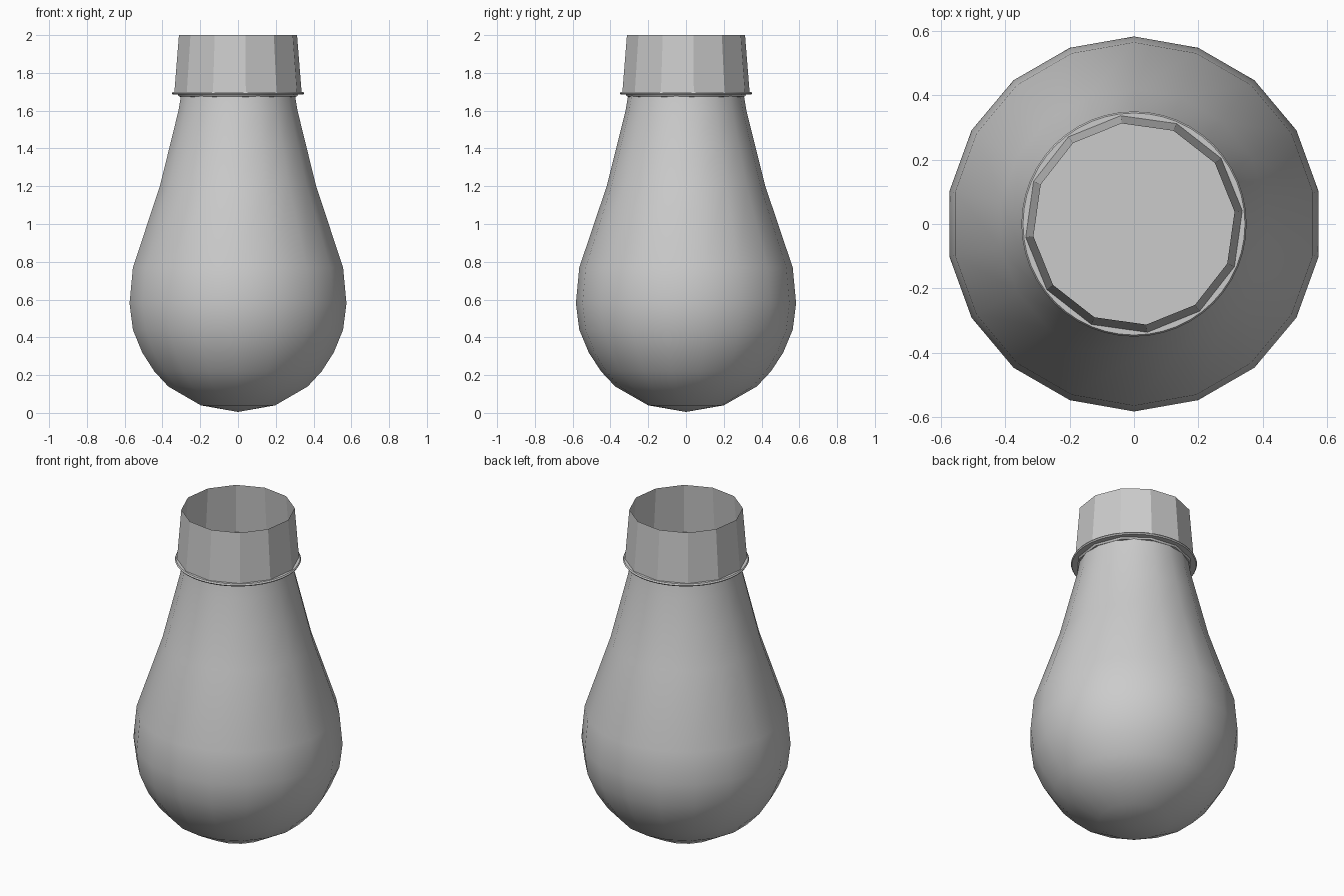
import bpy, bmesh, math

cube = bpy.data.objects.get("Cube")
if cube:
    bpy.data.objects.remove(cube, do_unlink=True)

grey = bpy.data.materials.new("light_grey")
grey.use_nodes = True
colour = (0.6, 0.6, 0.6, 1)
grey.diffuse_color = colour
grey.node_tree.nodes["Principled BSDF"].inputs["Base Color"].default_value = colour


def lathe(name, profile, sides, turn=0.0, sharp=40, twist=0.0):
    """Revolve (radius, height) points about z; radius 0 makes a pole."""
    bm = bmesh.new()
    rings = []
    for k, (r, z) in enumerate(profile):
        if r == 0:
            rings.append([bm.verts.new((0, 0, z))] * sides)
            continue
        start = turn + twist * k
        angles = [start + math.tau * i / sides for i in range(sides)]
        rings.append([bm.verts.new((r * math.cos(a), r * math.sin(a), z)) for a in angles])
    for low, high in zip(rings, rings[1:]):
        for i in range(sides):
            j = (i + 1) % sides
            corners = dict.fromkeys((low[i], low[j], high[j], high[i]))
            bm.faces.new(list(corners))
    bm.normal_update()
    mesh = bpy.data.meshes.new(name)
    bm.to_mesh(mesh)
    bm.free()
    mesh.materials.append(grey)
    obj = bpy.data.objects.new(name, mesh)
    bpy.context.collection.objects.link(obj)
    bpy.ops.object.select_all(action='DESELECT')
    obj.select_set(True)
    bpy.context.view_layer.objects.active = obj
    bpy.ops.object.shade_smooth_by_angle(angle=math.radians(sharp))
    return obj


# Rounded glass bulb hanging below its neck
lathe("glass_bulb", [(0, 0.005), (0.2, 0.04), (0.375, 0.14), (0.45, 0.22),
                     (0.515, 0.32), (0.565, 0.44), (0.583, 0.58), (0.565, 0.77),
                     (0.42, 1.2), (0.365, 1.42), (0.32, 1.6), (0.305, 1.69)],
      18, math.pi / 2, 60)

# Open faceted collar, slightly flared towards the bulb
lathe("collar", [(0.34, 1.69), (0.315, 2.0)], 12, math.radians(7), 25)

# Thin round flange that also closes the collar floor
lathe("flange", [(0, 1.685), (0.345, 1.685), (0.35, 1.692), (0.345, 1.70), (0, 1.70)], 48)

# Small lip under the flange
lathe("neck_lip", [(0.29, 1.67), (0.315, 1.675), (0.325, 1.69)], 12, math.radians(7))
